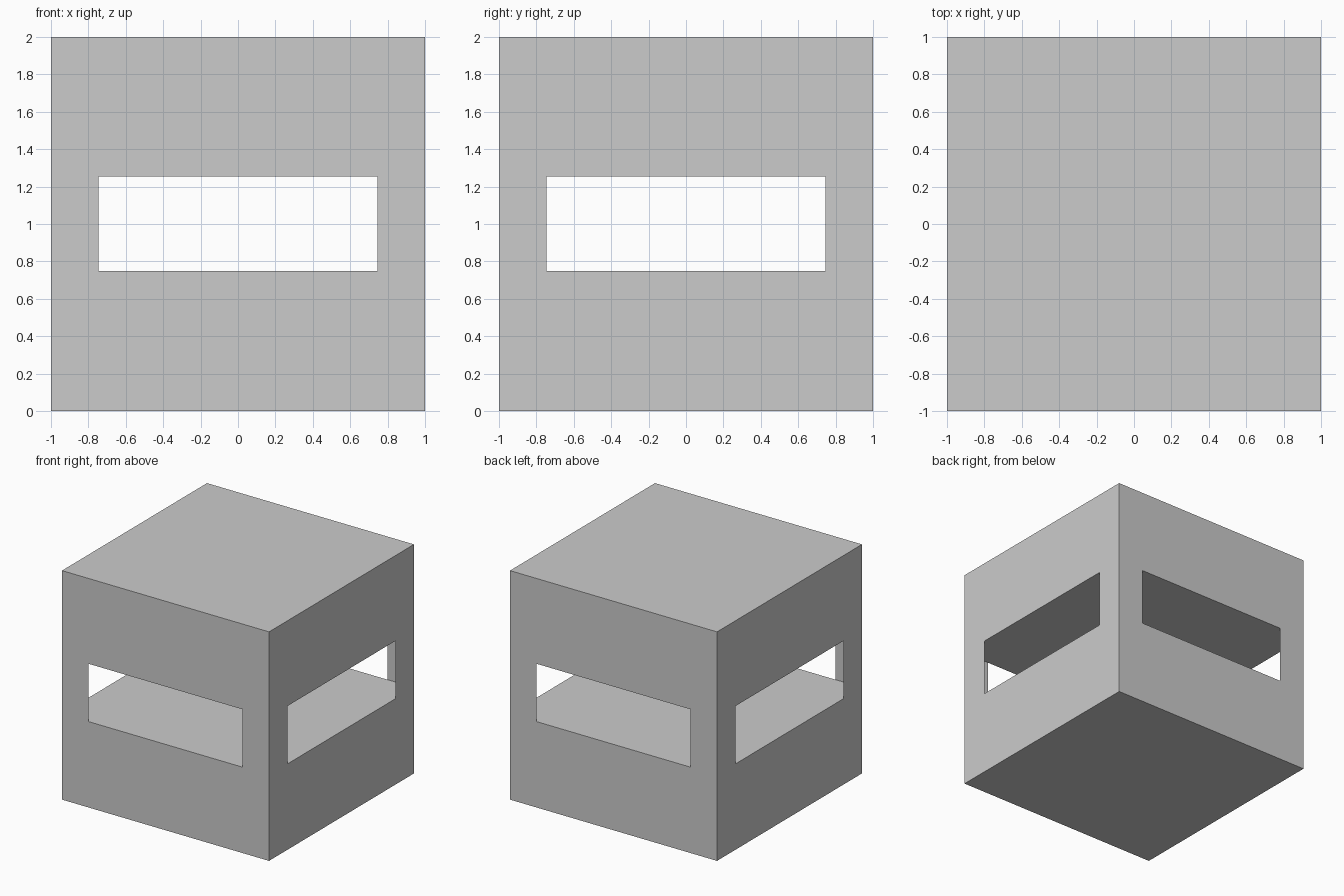
import bpy, bmesh

if "Cube" in bpy.data.objects:
    bpy.data.objects.remove(bpy.data.objects["Cube"])

HALF = 1.0               # half width of the block
SLOT = 0.745             # half width of the window openings
Z0, Z1, TOP = 0.75, 1.255, 2.0


def make_object(name, bm):
    mesh = bpy.data.meshes.new(name)
    bm.to_mesh(mesh)
    bm.free()
    obj = bpy.data.objects.new(name, mesh)
    bpy.context.collection.objects.link(obj)
    return obj


def block(name, low, high):
    bm = bmesh.new()
    bmesh.ops.create_cube(bm, size=1)
    for v in bm.verts:
        v.co.x *= 2 * HALF
        v.co.y *= 2 * HALF
        v.co.z = low if v.co.z < 0 else high
    return make_object(name, bm)


def corner_sheet(name, sx, sy):
    # paper-thin L-shaped wall joining the two blocks
    bm = bmesh.new()
    path = [(sx * SLOT, sy * HALF), (sx * HALF, sy * HALF), (sx * HALF, sy * SLOT)]
    if sx * sy > 0:
        path.reverse()   # keeps the faces pointing outward
    rows = [[bm.verts.new((x, y, z)) for x, y in path] for z in (Z0, Z1)]
    for i in range(2):
        bm.faces.new((rows[0][i], rows[0][i + 1], rows[1][i + 1], rows[1][i]))
    return make_object(name, bm)


# Solid lower and upper blocks
block("lower_block", 0, Z0)
block("upper_block", Z1, TOP)

# Four thin corner walls between the window openings
for side, sx in (("left", -1), ("right", 1)):
    for end, sy in (("front", -1), ("back", 1)):
        corner_sheet(f"{end}_{side}_corner_wall", sx, sy)
